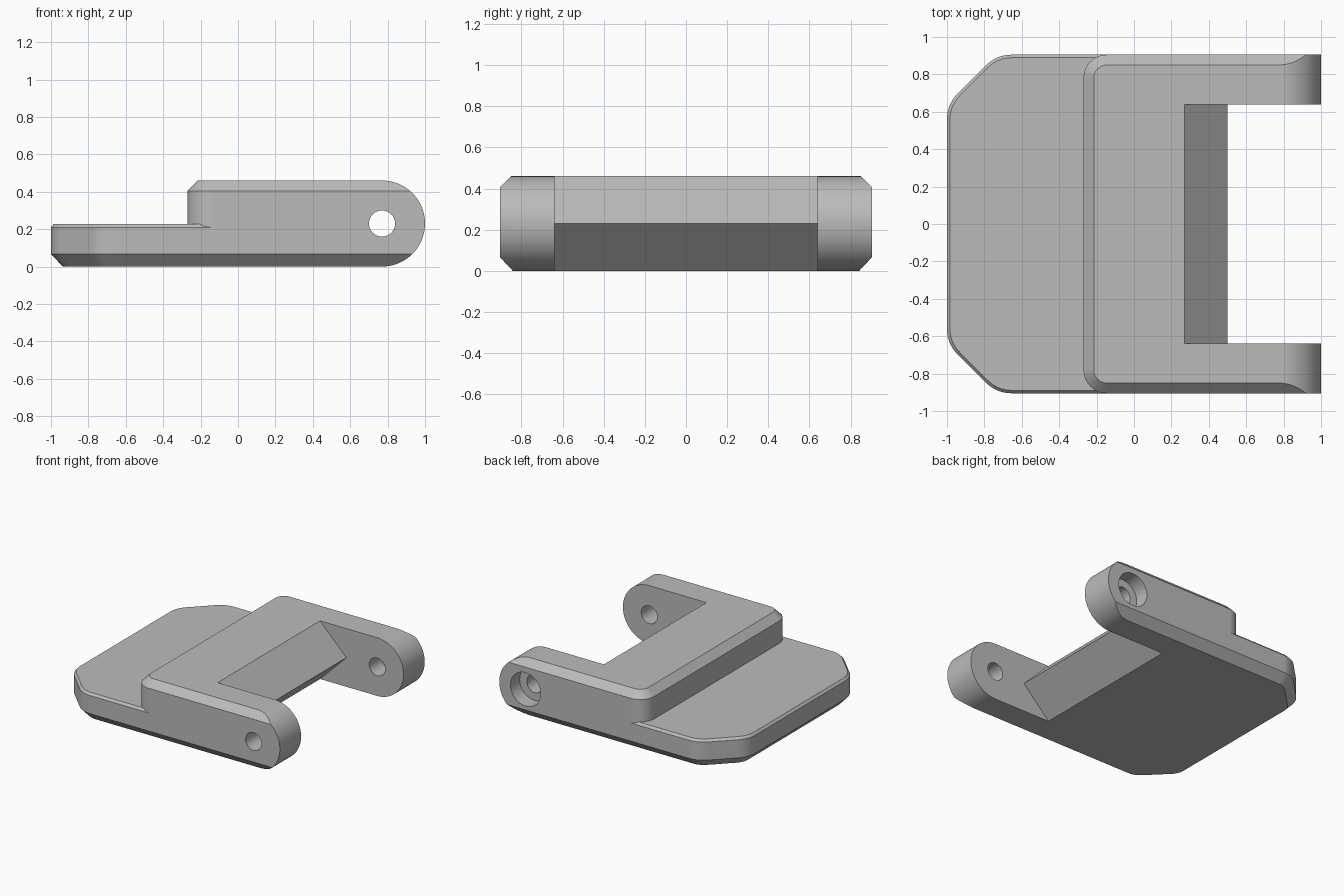
import bpy, bmesh, math
from mathutils import Vector

cube = bpy.data.objects.get("Cube")
if cube:
    bpy.data.objects.remove(cube)

HEIGHT, HALF_W = 0.46, 0.905
PIVOT_X, PIVOT_Z = 0.77, 0.23
FAR = 1.4  # overshoot, trimmed by the nose profile

grey = bpy.data.materials.new("plain_grey")
grey.use_nodes = True
grey.diffuse_color = (0.5, 0.5, 0.5, 1)
grey.node_tree.nodes["Principled BSDF"].inputs["Base Color"].default_value = (0.5, 0.5, 0.5, 1)


def loft(name, rings):
    """Solid through a stack of matching point rings."""
    bm = bmesh.new()
    loops = [[bm.verts.new(p) for p in ring] for ring in rings]
    for a, b in zip(loops, loops[1:]):
        for i in range(len(a)):
            j = (i + 1) % len(a)
            bm.faces.new((a[i], a[j], b[j], b[i]))
    bm.faces.new(loops[0])
    bm.faces.new(loops[-1])
    bmesh.ops.recalc_face_normals(bm, faces=bm.faces)
    mesh = bpy.data.meshes.new(name)
    bm.to_mesh(mesh)
    bm.free()
    mesh.materials.append(grey)
    obj = bpy.data.objects.new(name, mesh)
    bpy.context.collection.objects.link(obj)
    return obj


def side_prism(name, profile, half_width):
    return loft(name, [[(x, y, z) for x, z in profile] for y in (-half_width, half_width)])


def arc(cx, cy, r, start, end, steps):
    angles = [math.radians(start + (end - start) * i / steps) for i in range(steps + 1)]
    return [(cx + r * math.cos(a), cy + r * math.sin(a)) for a in angles]


def mirrored(half):
    """Complete an outline given its +y half, running from right to left."""
    return half + [(x, -y) for x, y in reversed(half)]


def plate_outline(inset):
    # Arc centres stay put while the inset shrinks the radius.
    r = 0.19
    t = r * math.tan(math.radians(22.5))
    half = [(FAR, HALF_W - inset)]
    half += arc(-0.735 + t, HALF_W - r, r - inset, 90, 135, 8)
    half += arc(-1 + r, 0.64 - t, r - inset, 135, 180, 8)
    return mirrored(half)


def block_outline(inset):
    r = 0.125
    half = [(FAR, HALF_W - inset)] + arc(-0.27 + r, HALF_W - r, r - inset, 90, 180, 14)
    return mirrored(half)


def chamfered(name, outline, layers):
    return loft(name, [[(x, y, z) for x, y in outline(inset)] for z, inset in layers])


def pin(name, radius, y0, y1):
    circle = arc(PIVOT_X, PIVOT_Z, radius, 0, 360, 48)[:-1]
    return loft(name, [[(x, y, z) for x, z in circle] for y in (y0, y1)])


def combine(target, tool, operation):
    mod = target.modifiers.new(operation.title(), 'BOOLEAN')
    mod.operation, mod.object, mod.solver = operation, tool, 'EXACT'
    bpy.ops.object.modifier_apply(modifier=mod.name)
    bpy.data.objects.remove(tool)


# Low plate with clipped corners and raised block, both chamfered
body = chamfered("hinge_bracket", plate_outline,
                 [(0, 0.063), (0.067, 0), (0.21, 0), (0.228, 0.016)])
bpy.ops.object.select_all(action='DESELECT')
bpy.context.view_layer.objects.active = body
body.select_set(True)
combine(body, chamfered("raised_block", block_outline,
                        [(0.12, 0), (0.405, 0), (HEIGHT, 0.055)]), 'UNION')

# Rounded arm ends
nose = [(-FAR, 0)] + arc(PIVOT_X, PIVOT_Z, PIVOT_Z, -90, 90, 40) + [(-FAR, HEIGHT)]
combine(body, side_prism("nose_profile", nose, FAR), 'INTERSECT')

# Gap between the arms, leaving a pointed ridge across the middle
gap = [(0.17, 0.56), (0.5, 0.23), (0.17, -0.1), (FAR, -0.1), (FAR, 0.56)]
combine(body, side_prism("arm_gap", gap, 0.64), 'DIFFERENCE')

# Pivot hole through both arms and counterbore on the back arm
combine(body, pin("pivot_hole", 0.07, -FAR, FAR), 'DIFFERENCE')
combine(body, pin("counterbore", 0.132, 0.79, FAR), 'DIFFERENCE')

# Smooth curves, crisp edges, flat large faces
bpy.ops.object.shade_smooth_by_angle(angle=math.radians(25))
weighted = body.modifiers.new("Weighted Normals", 'WEIGHTED_NORMAL')
weighted.keep_sharp = True
